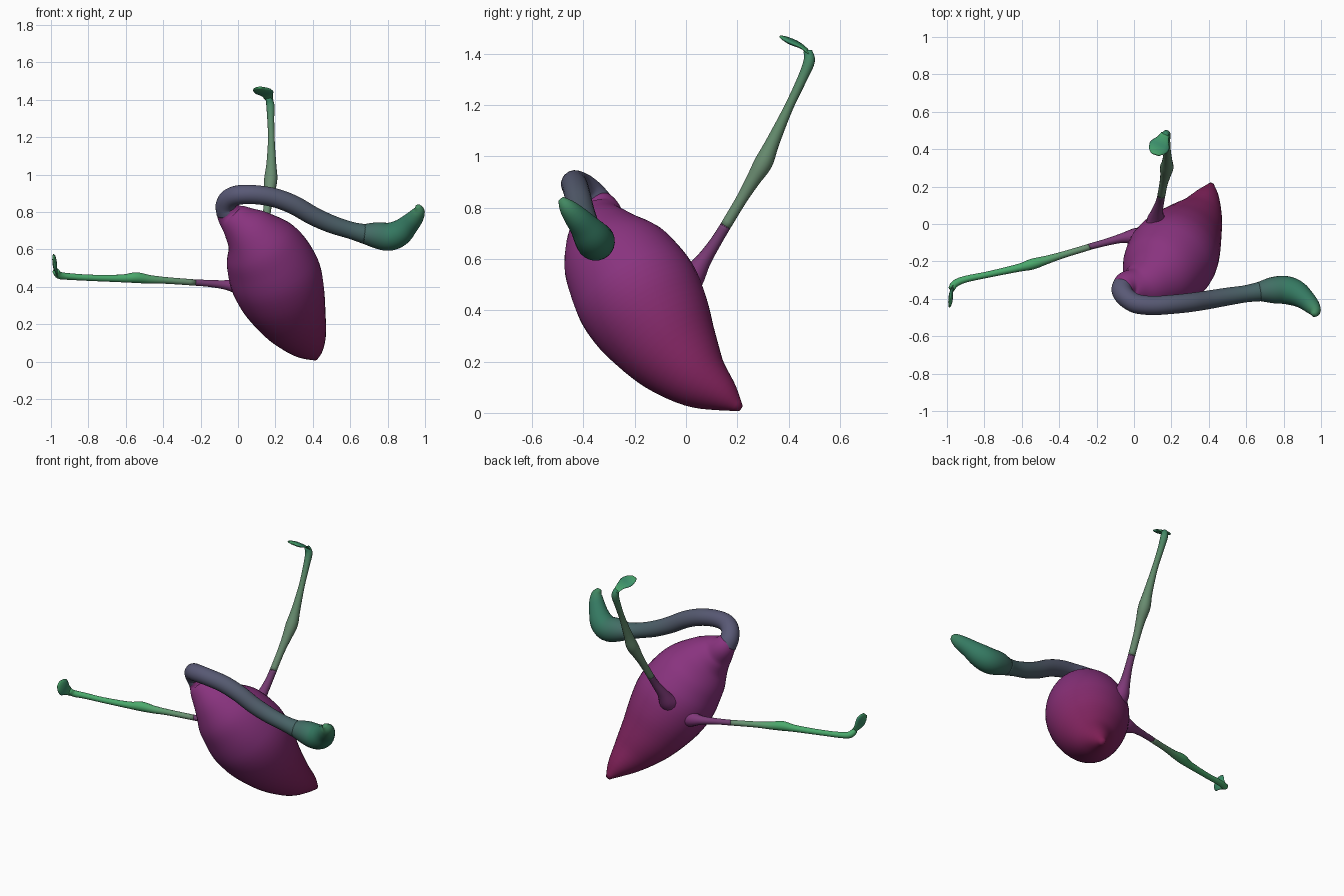
import bpy, bmesh, math
from mathutils import Vector


def material(name, col):
    m = bpy.data.materials.get(name) or bpy.data.materials.new(name)
    m.diffuse_color = (*col, 1)
    return m


def smooth_path(pts, steps):
    """Catmull-Rom through (x, y, z, radius) points."""
    p = [Vector(q) for q in pts]
    p = [2 * p[0] - p[1]] + p + [2 * p[-1] - p[-2]]
    out = []
    for i in range(1, len(p) - 2):
        a, b, c, d = p[i - 1:i + 3]
        for s in range(steps):
            t = s / steps
            out.append(0.5 * (2 * b + (c - a) * t + (2 * a - 5 * b + 4 * c - d) * t * t
                              + (3 * b - a - 3 * c + d) * t ** 3))
    out.append(p[-2])
    return out


def loft(name, pts, colours, sides=20, steps=5, flat=1.0, wide=None):
    """Round skin along a path; flat squashes it across the 'wide' axis."""
    path = smooth_path(pts, steps)
    n = len(path)
    bm = bmesh.new()
    rings, u = [], Vector(wide or (0.31, 0.87, 0.38))
    for i, q in enumerate(path):
        t = (path[min(i + 1, n - 1)].to_3d() - path[max(i - 1, 0)].to_3d()).normalized()
        u = (u - t * u.dot(t)).normalized()
        v = t.cross(u)
        r = max(q[3], 0.003)
        rings.append([bm.verts.new(q.to_3d() + r * (u * math.cos(a) + v * flat * math.sin(a)))
                      for a in (2 * math.pi * k / sides for k in range(sides))])
    for i in range(n - 1):
        for k in range(sides):
            j = (k + 1) % sides
            face = bm.faces.new((rings[i][k], rings[i][j], rings[i + 1][j], rings[i + 1][k]))
            face.material_index = i
    bm.faces.new(rings[0][::-1])
    bm.faces.new(rings[-1]).material_index = n - 2
    bmesh.ops.recalc_face_normals(bm, faces=bm.faces)
    me = bpy.data.meshes.new(name)
    bm.to_mesh(me)
    bm.free()
    # colour fades from one end of the part to the other
    for i in range(n - 1):
        f = i / max(n - 2, 1) * (len(colours) - 1)
        k = min(int(f), len(colours) - 2)
        c = Vector(colours[k]).lerp(Vector(colours[k + 1]), f - k)
        me.materials.append(material(f"{name}_{i}", c))
    for poly in me.polygons:
        poly.use_smooth = True
    ob = bpy.data.objects.new(name, me)
    bpy.context.collection.objects.link(ob)
    return ob


WINE, PLUM, SLATE = (0.20, 0.012, 0.08), (0.25, 0.033, 0.21), (0.10, 0.10, 0.18)
TEAL, GREEN, SAGE = (0.035, 0.19, 0.12), (0.07, 0.40, 0.15), (0.15, 0.27, 0.17)

# Egg-shaped body, tail at the bottom, shoulders narrowing into the neck
loft("body", [
    (0.414, 0.212, 0.018, 0.014), (0.392, 0.145, 0.068, 0.068), (0.35, 0.045, 0.14, 0.13),
    (0.293, -0.047, 0.24, 0.187), (0.24, -0.125, 0.355, 0.23), (0.20, -0.185, 0.455, 0.245),
    (0.16, -0.24, 0.545, 0.232), (0.115, -0.288, 0.62, 0.203), (0.065, -0.318, 0.685, 0.153),
    (0.005, -0.33, 0.742, 0.105), (-0.04, -0.328, 0.785, 0.075), (-0.063, -0.345, 0.825, 0.056)],
    [WINE, (0.23, 0.02, 0.13), PLUM, PLUM, PLUM], sides=36)

# Long neck bending over the shoulder
loft("neck", [
    (-0.055, -0.335, 0.80, 0.062), (-0.064, -0.355, 0.835, 0.056), (-0.045, -0.39, 0.872, 0.053),
    (0.01, -0.425, 0.892, 0.052), (0.10, -0.436, 0.892, 0.051), (0.20, -0.43, 0.875, 0.051),
    (0.30, -0.42, 0.837, 0.051), (0.40, -0.405, 0.78, 0.05), (0.50, -0.388, 0.735, 0.048),
    (0.60, -0.373, 0.703, 0.046), (0.68, -0.36, 0.682, 0.053)],
    [SLATE, SLATE, (0.08, 0.10, 0.14), (0.06, 0.13, 0.13)], sides=24)

# Head swelling out of the neck, with a hooked beak
loft("head_and_beak", [
    (0.67, -0.361, 0.684, 0.052), (0.74, -0.354, 0.676, 0.07), (0.81, -0.353, 0.668, 0.075),
    (0.865, -0.37, 0.69, 0.07), (0.91, -0.40, 0.73, 0.056), (0.947, -0.435, 0.77, 0.045),
    (0.967, -0.465, 0.805, 0.032), (0.962, -0.487, 0.833, 0.013)],
    [(0.06, 0.14, 0.13), TEAL, TEAL, (0.06, 0.26, 0.12)], sides=24)


def leg(side, thigh, shin, foot, shin_cols, wide):
    loft(side + "_thigh", thigh, [PLUM, (0.16, 0.05, 0.16)], sides=14)
    loft(side + "_shin", shin, shin_cols, sides=14)
    loft(side + "_foot", foot, [GREEN, (0.04, 0.25, 0.14), GREEN], sides=12, steps=4,
         flat=0.22, wide=wide)


# Legs: hip flare, bulging knee joint, thin ankle and a folded webbed foot
leg("left",
    [(0.06, -0.09, 0.41, 0.085), (0.005, -0.07, 0.405, 0.05), (-0.06, -0.075, 0.41, 0.027),
     (-0.15, -0.098, 0.418, 0.019), (-0.24, -0.122, 0.424, 0.017)],
    [(-0.23, -0.12, 0.423, 0.017), (-0.38, -0.165, 0.434, 0.018), (-0.47, -0.193, 0.44, 0.023),
     (-0.545, -0.215, 0.449, 0.029), (-0.62, -0.235, 0.445, 0.021), (-0.78, -0.27, 0.448, 0.017),
     (-0.90, -0.295, 0.455, 0.018), (-0.955, -0.318, 0.462, 0.02), (-0.975, -0.345, 0.485, 0.018)],
    [(-0.966, -0.33, 0.468, 0.02), (-0.973, -0.36, 0.495, 0.03), (-0.979, -0.39, 0.522, 0.05),
     (-0.984, -0.415, 0.545, 0.042), (-0.988, -0.43, 0.562, 0.02)],
    [SAGE, GREEN, GREEN, GREEN], (0, 0.7, 0.7))
leg("right",
    [(0.135, -0.04, 0.51, 0.085), (0.12, 0.015, 0.52, 0.055), (0.124, 0.065, 0.59, 0.032),
     (0.138, 0.115, 0.665, 0.023), (0.147, 0.155, 0.73, 0.021)],
    [(0.146, 0.152, 0.725, 0.021), (0.158, 0.215, 0.83, 0.022), (0.168, 0.26, 0.905, 0.028),
     (0.175, 0.302, 0.975, 0.036), (0.178, 0.338, 1.055, 0.027), (0.178, 0.40, 1.19, 0.018),
     (0.175, 0.452, 1.30, 0.019), (0.173, 0.48, 1.37, 0.022), (0.165, 0.475, 1.41, 0.017)],
    [(0.168, 0.485, 1.398, 0.022), (0.155, 0.455, 1.424, 0.034), (0.138, 0.42, 1.442, 0.055),
     (0.122, 0.39, 1.457, 0.045), (0.115, 0.37, 1.466, 0.022)],
    [SAGE, SAGE, (0.11, 0.25, 0.14), (0.04, 0.25, 0.13)], (1, -0.3, 0))
